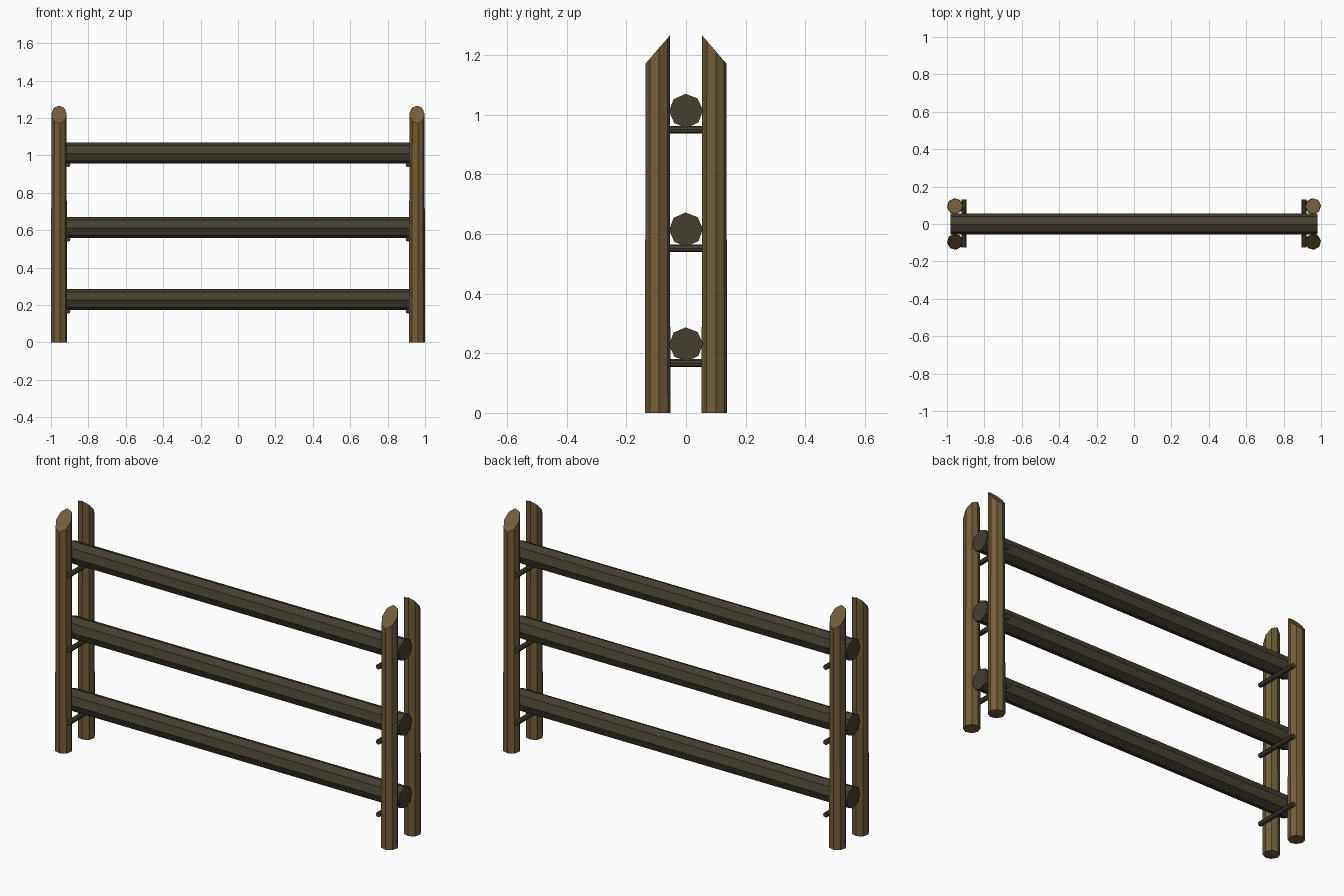
import bpy, bmesh, math
from mathutils import Vector

if "Cube" in bpy.data.objects:
    bpy.data.objects.remove(bpy.data.objects["Cube"])


def material(name, rgb):
    m = bpy.data.materials.new(name)
    m.diffuse_color = (*rgb, 1)
    m.use_nodes = True
    m.node_tree.nodes["Principled BSDF"].inputs["Base Color"].default_value = m.diffuse_color
    return m


POST = material("brown_wood", (0.165, 0.110, 0.043))
RAIL = material("dark_weathered_wood", (0.059, 0.051, 0.030))


def log(name, rings, sides, mat, spin=0.0):
    """Faceted log lofted through (centre, radius) rings, flat capped."""
    bm = bmesh.new()
    axis = (rings[-1][0] - rings[0][0]).normalized()
    u = Vector((1, 0, 0)) if abs(axis.x) < 0.5 else Vector((0, 0, 1))
    v = axis.cross(u)
    loops = []
    for centre, r in rings:
        angles = [spin + 2 * math.pi * i / sides for i in range(sides)]
        loops.append([bm.verts.new(centre + r * (math.cos(a) * u + math.sin(a) * v))
                      for a in angles])
    for a, b in zip(loops, loops[1:]):
        for i in range(sides):
            j = (i + 1) % sides
            bm.faces.new((a[i], a[j], b[j], b[i]))
    bm.faces.new(loops[0][::-1])
    bm.faces.new(loops[-1])
    # Slanted tops: slide the upper ring of upright logs, high on the inner side
    if abs(axis.z) > 0.9:
        for vert in loops[-1]:
            vert.co.z = 1.2185 - (abs(vert.co.y) - 0.095) * 1.16
    bmesh.ops.recalc_face_normals(bm, faces=bm.faces)
    mesh = bpy.data.meshes.new(name)
    bm.to_mesh(mesh)
    bm.free()
    mesh.materials.append(mat)
    obj = bpy.data.objects.new(name, mesh)
    bpy.context.collection.objects.link(obj)
    return obj


# Paired upright posts at each end
for sx, side in ((-1, "left"), (1, "right")):
    for sy, face in ((-1, "front"), (1, "back")):
        x, y = sx * 0.957, sy * 0.095
        log(f"{face}_{side}_post",
            [(Vector((x, y, 0)), 0.043), (Vector((x, y, 0.57)), 0.042),
             (Vector((x, y, 1.2)), 0.041)], 8, POST, math.radians(7))

# Three horizontal rails, each resting on a peg at both ends
for level, z in (("lower", 0.23), ("middle", 0.615), ("upper", 1.013)):
    log(f"{level}_rail", [(Vector((-0.982, 0, z)), 0.057), (Vector((0.982, 0, z)), 0.057)],
        8, RAIL, math.radians(2))
    for sx, side in ((-1, "left"), (1, "right")):
        log(f"{level}_{side}_peg",
            [(Vector((sx * 0.909, -0.125, z - 0.063)), 0.013),
             (Vector((sx * 0.909, 0.13, z - 0.063)), 0.013)], 8, RAIL)
